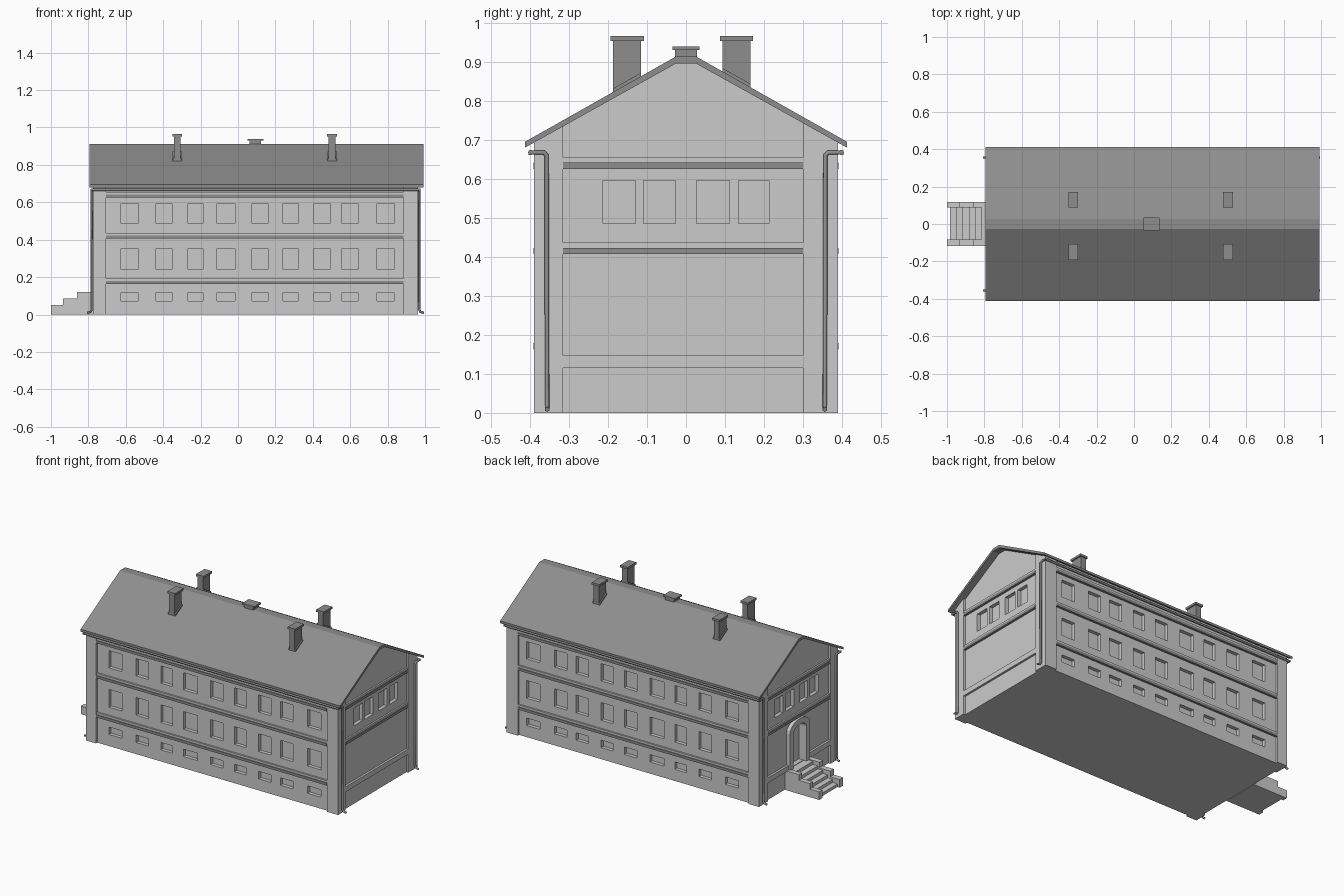
import bpy, bmesh, math

if "Cube" in bpy.data.objects:
    bpy.data.objects.remove(bpy.data.objects["Cube"])

XL, XR = -0.775, 0.962      # outer gable faces
YW = 0.39                   # outer long faces
REC = 0.013                 # depth of recessed wall panels


def make_mat(name, g):
    m = bpy.data.materials.new(name)
    m.diffuse_color = (g, g, g, 1)
    m.use_nodes = True
    m.node_tree.nodes["Principled BSDF"].inputs["Base Color"].default_value = m.diffuse_color
    return m


WALL = make_mat("wall_grey", 0.57)
DARK = make_mat("dark_grey", 0.27)


def add_box(bm, x0, x1, y0, y1, z0, z1):
    v = bmesh.ops.create_cube(bm, size=1)['verts']
    for p in v:
        p.co = (x0 if p.co.x < 0 else x1, y0 if p.co.y < 0 else y1, z0 if p.co.z < 0 else z1)


def add_prism(bm, pts, a, b, axis='x'):
    """Extrude a closed profile (yz along x, or xz along y)."""
    def co(p, d):
        return (d, p[0], p[1]) if axis == 'x' else (p[0], d, p[1])
    lo = [bm.verts.new(co(p, a)) for p in pts]
    hi = [bm.verts.new(co(p, b)) for p in pts]
    n = len(pts)
    bm.faces.new(lo)
    bm.faces.new(hi[::-1])
    for i in range(n):
        j = (i + 1) % n
        bm.faces.new((lo[i], hi[i], hi[j], lo[j]))


def finish(bm, name, mat=None):
    bmesh.ops.recalc_face_normals(bm, faces=bm.faces)
    me = bpy.data.meshes.new(name)
    bm.to_mesh(me)
    bm.free()
    if mat:
        me.materials.append(mat)
    ob = bpy.data.objects.new(name, me)
    bpy.context.collection.objects.link(ob)
    return ob


def under_roof(y):
    return 0.895 - 0.557 * max(abs(y) - 0.026, 0)


def arch(half, z0, spring, top, n=10):
    pts = [(half, z0)]
    for i in range(n + 1):
        t = math.pi * i / n
        pts.append((half * math.cos(t), spring + (top - spring) * math.sin(t)))
    return pts + [(-half, z0)]


# recessed wall body
yb = YW - REC
bm = bmesh.new()
add_prism(bm, [(-yb, 0), (yb, 0), (yb, under_roof(yb)), (0.026, 0.897),
               (-0.026, 0.897), (-yb, under_roof(yb))], XL + REC, XR - REC)
body = finish(bm, "wall_body", WALL)

# window and door recesses
win_x = [(-.625, -.535), (-.438, -.353), (-.267, -.187), (-.112, -.016), (.075, .16),
         (.24, .32), (.406, .492), (.556, .642), (.743, .834)]
win_z = [(.487, .594), (.242, .352), (.072, .118)]
gable_win = [(-.213, -.13), (-.109, -.027), (.027, .112), (.134, .213)]
bm = bmesh.new()
D = 0.022
for x0, x1 in win_x:
    for z0, z1 in win_z:
        for s in (-1, 1):
            ya, yc = sorted((s * (yb - D), s * (yb + 0.05)))
            add_box(bm, x0, x1, ya, yc, z0, z1)
for y0, y1 in gable_win:
    add_box(bm, XR - REC - D, XR + .05, y0, y1, .485, .595)
    add_box(bm, XL - .05, XL + REC + D, y0, y1, .485, .595)
add_prism(bm, arch(.065, .115, .33, .37), XL - .05, XL + REC + .03)
cutter = finish(bm, "opening_cutter", WALL)
cutter.hide_render = True
mod = body.modifiers.new("openings", 'BOOLEAN')
mod.operation = 'DIFFERENCE'
mod.solver = 'EXACT'
mod.object = cutter
bpy.context.view_layer.objects.active = body
bpy.ops.object.modifier_apply(modifier=mod.name)
bpy.data.objects.remove(cutter)

# corner pilasters
bm = bmesh.new()
for x0, x1 in ((XL, -.705), (.885, XR)):
    for inner, outer in ((-.315, -YW), (.30, YW)):
        add_prism(bm, [(inner, 0), (outer, 0), (outer, under_roof(outer)),
                       (inner, under_roof(inner))], x0, x1)
finish(bm, "corner_pilasters", WALL)

# string courses: wall-coloured flat band, dark moulding along its lower edge
def courses(name, mat, proud, part):
    bm = bmesh.new()
    for z in (.625, .407, .163):
        a, b = z + part[0], z + part[1]
        for s in (-1, 1):
            ya, yc = sorted((s * (yb - .01), s * (YW + proud)))
            add_box(bm, -.705, .885, ya, yc, a, b)
        if z > .3:
            add_box(bm, XR - REC - .01, XR + proud, -.315, .30, a, b)
            add_box(bm, XL - proud, XL + REC + .01, -.315, .30, a, b)
    return bm


finish(courses("bands", WALL, -.003, (0.001, .029)), "string_bands", WALL)
finish(courses("mouldings", DARK, .001, (0, .016)), "string_mouldings", DARK)

# plain plinth strips on the gables
bm = bmesh.new()
add_box(bm, XR - REC - .01, XR, -.315, .30, .115, .147)
add_box(bm, XL, XL + REC + .004, -.315, -.10, .115, .147)
add_box(bm, XL, XL + REC + .004, .10, .30, .115, .147)
finish(bm, "plinth_strips", WALL)

# roof shell
bm = bmesh.new()
add_prism(bm, [(-.412, .695), (-.026, .913), (.026, .913), (.412, .695),
               (.412, .680), (.026, .895), (-.026, .895), (-.412, .680)], -.795, .992)
finish(bm, "roof", DARK)

# chimneys with caps and sloped flashing
bm = bmesh.new()
for cx in (-.325, .503):
    for cy in (-.15, .13):
        add_box(bm, cx - .018, cx + .018, cy - .037, cy + .035, .79, .957)
        add_box(bm, cx - .026, cx + .026, cy - .043, cy + .042, .953, .966)
        y0, y1 = cy - .037, cy + .035
        add_prism(bm, [(y0, under_roof(y0)), (y1, under_roof(y1)),
                       (y1, under_roof(y1) + .026), (y0, under_roof(y0) + .026)],
                  cx - .025, cx + .025)
finish(bm, "chimneys", DARK)

# ridge vent
bm = bmesh.new()
add_box(bm, .062, .124, -.028, .028, .89, .933)
add_box(bm, .051, .135, -.034, .034, .930, .939)
finish(bm, "ridge_vent", DARK)

# door surround
bm = bmesh.new()
add_prism(bm, arch(.10, .115, .345, .405) + arch(.065, .115, .33, .37)[::-1],
          XL - .010, XL + REC + .005)
finish(bm, "door_surround", WALL)

# entrance stairs: stepped cheek walls and treads
bm = bmesh.new()
cheek = [(-1, 0), (-1, .05), (-.935, .05), (-.935, .085), (-.86, .085), (-.86, .12),
         (-.765, .12), (-.765, 0)]
add_prism(bm, cheek, .088, .118, 'y')
add_prism(bm, cheek, -.118, -.084, 'y')
treads = [(-.765, 0), (-.985, 0)]
for i in range(6):
    x, z = -.985 + .034 * i, .019 * (i + 1)
    treads += [(x, z), (x + .034, z)]
treads.append((-.765, .114))
add_prism(bm, treads, -.084, .088, 'y')
finish(bm, "entrance_stairs")


# gutters and downpipes
def pipe(name, pts, r):
    cu = bpy.data.curves.new(name, 'CURVE')
    cu.dimensions = '3D'
    cu.bevel_depth = r
    cu.bevel_resolution = 1
    cu.use_fill_caps = True
    cu.materials.append(DARK)
    sp = cu.splines.new('POLY')
    sp.points.add(len(pts) - 1)
    for p, c in zip(sp.points, pts):
        p.co = (*c, 1)
    ob = bpy.data.objects.new(name, cu)
    bpy.context.collection.objects.link(ob)


for s in (-1, 1):
    pipe("gutter", [(-.787, s * .398, .667), (.975, s * .398, .667)], .007)
    for x, d in ((XL - .008, -1), (XR + .008, 1)):
        pipe("downpipe", [(x, s * .404, .667), (x, s * .364, .667), (x, s * .357, .660),
                          (x, s * .356, .025), (x + d * .006, s * .356, .014),
                          (x + d * .024, s * .356, .009)], .0065)
